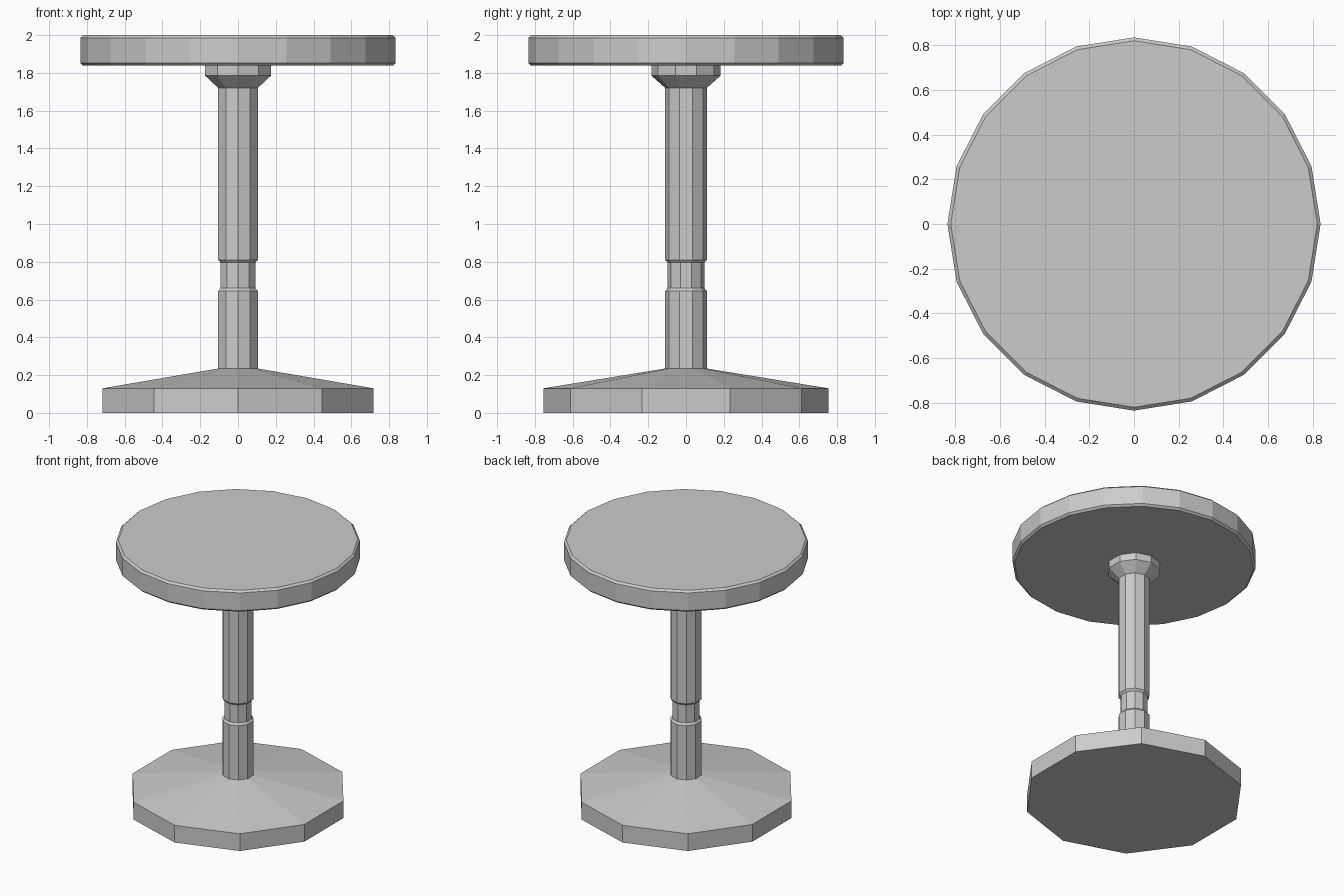
import bpy, bmesh, math

if "Cube" in bpy.data.objects:
    bpy.data.objects.remove(bpy.data.objects["Cube"])


def turned(name, profile, sides):
    """Flat-faced turned solid from a (radius, z) profile, corner on +y."""
    bm = bmesh.new()
    rings = []
    for r, z in profile:
        rings.append([bm.verts.new((r * math.sin(2 * math.pi * i / sides),
                                    r * math.cos(2 * math.pi * i / sides), z))
                      for i in range(sides)])
    for a, b in zip(rings, rings[1:]):
        for i in range(sides):
            j = (i + 1) % sides
            bm.faces.new((a[i], a[j], b[j], b[i]))
    bm.faces.new(rings[0])
    bm.faces.new(rings[-1])
    bmesh.ops.recalc_face_normals(bm, faces=bm.faces)
    mesh = bpy.data.meshes.new(name)
    bm.to_mesh(mesh)
    bm.free()
    obj = bpy.data.objects.new(name, mesh)
    bpy.context.collection.objects.link(obj)
    return obj


# Foot, grooved column and flared collar in one turned piece
turned("pedestal", [(0.755, 0), (0.755, 0.13), (0.11, 0.235),
                    (0.11, 0.645), (0.097, 0.66), (0.097, 0.795),
                    (0.11, 0.81), (0.11, 1.72),
                    (0.183, 1.785), (0.183, 1.84)], 10)

# Round seat with small chamfers
turned("seat", [(0.82, 1.838), (0.835, 1.852), (0.835, 1.986), (0.82, 2.0)], 20)
